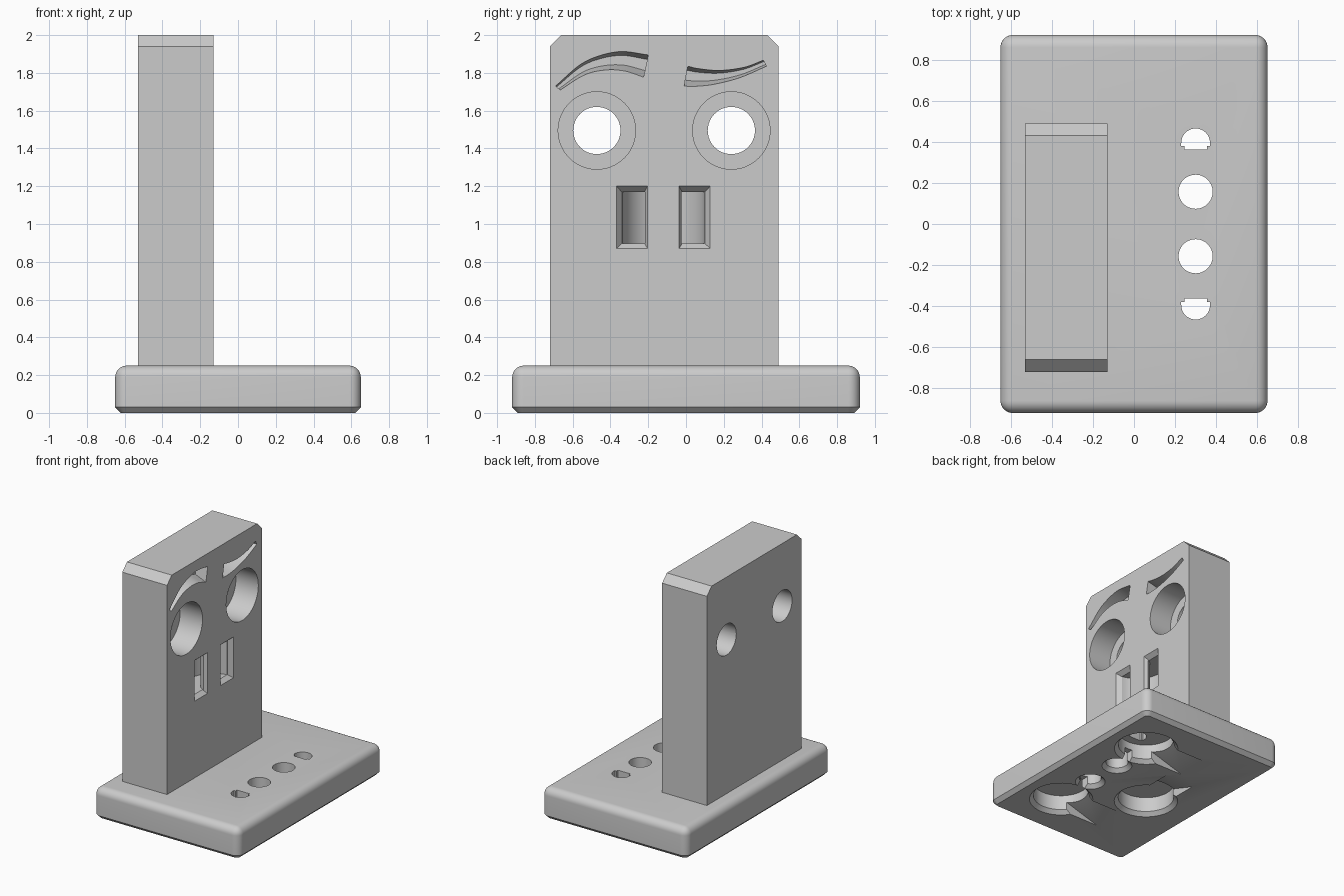
import bpy, bmesh, math
from mathutils import Vector

if "Cube" in bpy.data.objects:
    bpy.data.objects.remove(bpy.data.objects["Cube"], do_unlink=True)

grey = bpy.data.materials.new("plain_grey")
grey.use_nodes = True
grey.diffuse_color = (0.6, 0.6, 0.6, 1)
grey.node_tree.nodes["Principled BSDF"].inputs["Base Color"].default_value = (0.6, 0.6, 0.6, 1)


def make_object(name, bm):
    bmesh.ops.recalc_face_normals(bm, faces=bm.faces)
    mesh = bpy.data.meshes.new(name)
    bm.to_mesh(mesh)
    bm.free()
    mesh.materials.append(grey)
    obj = bpy.data.objects.new(name, mesh)
    bpy.context.collection.objects.link(obj)
    return obj


def loft(name, rings):
    """Closed solid through a series of matching point rings."""
    bm = bmesh.new()
    loops = [[bm.verts.new(p) for p in ring] for ring in rings]
    n = len(loops[0])
    for a, b in zip(loops, loops[1:]):
        for i in range(n):
            j = (i + 1) % n
            bm.faces.new((a[i], a[j], b[j], b[i]))
    bm.faces.new(loops[0])
    bm.faces.new(loops[-1])
    return make_object(name, bm)


def circle(r, n=48):
    return [(r * math.cos(2 * math.pi * i / n), r * math.sin(2 * math.pi * i / n)) for i in range(n)]


def upright_bore(y, z, r, x0, x1):
    return loft("bore_cutter", [[(x, y + a, z + b) for a, b in circle(r)] for x in (x0, x1)])


def base_bore(x, y, steps):
    return loft("bore_cutter", [[(x + a, y + b, z) for a, b in circle(r)] for z, r in steps])


def prism_z(points, z0, z1):
    return loft("prism_cutter", [[(x, y, z) for x, y in points] for z in (z0, z1)])


def flared(floor, rim, depth):
    """Pocket in the face plane, widening from its floor to its rim."""
    beyond = [Vector(r) + 0.2 * (Vector(r) - Vector(f)) for f, r in zip(floor, rim)]
    return loft("pocket_cutter", [[(FACE - depth, y, z) for y, z in floor],
                                  [(FACE + 0.2 * depth, y, z) for y, z in beyond]])


def cut(obj, cutter):
    mod = obj.modifiers.new("cut", 'BOOLEAN')
    mod.operation = 'DIFFERENCE'
    mod.solver = 'EXACT'
    mod.object = cutter
    cutter.hide_render = True
    bpy.context.view_layer.objects.active = obj
    bpy.ops.object.modifier_apply(modifier=mod.name)
    bpy.data.objects.remove(cutter, do_unlink=True)


FACE = -0.13

# Base slab: rounded corners and top, chamfered underside
bm = bmesh.new()
bmesh.ops.create_cube(bm, size=1)
for v in bm.verts:
    v.co = (v.co.x * 1.3, v.co.y * 1.84, (v.co.z + 0.5) * 0.25)
edges = [e for e in bm.edges if max(v.co.z for v in e.verts) > 0.1]
bmesh.ops.bevel(bm, geom=edges, offset=0.06, segments=8, profile=0.5, affect='EDGES')
edges = [e for e in bm.edges if all(v.co.z < 0.001 for v in e.verts)]
bmesh.ops.bevel(bm, geom=edges, offset=0.03, segments=1, affect='EDGES')
base = make_object("base", bm)

# Underside sockets with ramped slots: centre, slot direction, slot length
sockets = [((0.3, 0.5), (-1, 0), 0.46),
           ((0.3, -0.5), (-1, 0), 0.46),
           ((-0.21, -0.11), (0, 1), 0.39)]
for (cx, cy), (dx, dy), length in sockets:
    cut(base, base_bore(cx, cy, [(-0.03, 0.27), (0.03, 0.21), (0.15, 0.21)]))
    profile = [(0, -0.05), (length, -0.05), (length, 0), (0, 0.14)]
    cut(base, loft("ramp_cutter", [[(cx + dx * u - dy * w, cy + dy * u + dx * w, z)
                                    for u, z in profile] for w in (-0.13, 0.13)]))

# Through holes in the base, joined to the sockets by narrow grooves
for s in (-1, 1):
    cut(base, base_bore(0.3, 0.157 * s, [(-0.03, 0.143), (0.03, 0.083), (0.3, 0.083)]))
    cut(base, prism_z([(0.265, 0.16 * s), (0.335, 0.16 * s), (0.335, 0.4 * s), (0.265, 0.4 * s)],
                      -0.05, 0.09))
    dome = [(0.3 + 0.07 * math.cos(math.pi * i / 20), s * (0.395 + 0.07 * math.sin(math.pi * i / 20)))
            for i in range(21)]
    dome += [(0.23, 0.38 * s), (0.245, 0.38 * s), (0.245, 0.362 * s),
             (0.355, 0.362 * s), (0.355, 0.38 * s), (0.37, 0.38 * s)]
    cut(base, prism_z(dome, 0.1, 0.3))

# Upright block with clipped top corners
outline = [(-0.72, 0.235), (0.49, 0.235), (0.49, 1.94), (0.43, 2), (-0.66, 2), (-0.72, 1.94)]
upright = loft("upright", [[(x, y, z) for y, z in outline] for x in (-0.53, FACE)])

# Eyes: counterbored through holes
for y in (-0.472, 0.24):
    cut(upright, upright_bore(y, 1.495, 0.205, FACE - 0.2, 0))
    cut(upright, upright_bore(y, 1.495, 0.125, -0.6, -0.25))

# Nostrils: the two ends of one curved tunnel, with flared mouths
MID = -0.12


def half_ring(r, n=24):
    angles = [math.pi * (0.5 + i / n) for i in range(n + 1)]
    return ([(-0.1, MID + r)] + [(FACE + r * math.cos(a), MID + r * math.sin(a)) for a in angles]
            + [(-0.1, MID - r)])


cut(upright, prism_z(half_ring(0.22) + half_ring(0.1)[::-1], 0.897, 1.17))
for s in (-1, 1):
    mouths = []
    for near, far, low, high in ((0.1, 0.22, 0.897, 1.17), (0.083, 0.248, 0.87, 1.2)):
        a, b = MID + s * near, MID + s * far
        mouths.append([(a, low), (b, low), (b, high), (a, high)])
    cut(upright, flared(mouths[0], mouths[1], 0.035))

# Eyebrows: curved pockets given by their upper and lower edges


def smooth_edge(points, steps=5):
    """Catmull-Rom curve through a few points."""
    pts = [Vector(p) for p in points]
    pts = [2 * pts[0] - pts[1]] + pts + [2 * pts[-1] - pts[-2]]
    out = []
    for a, b, c, d in zip(pts, pts[1:], pts[2:], pts[3:]):
        for i in range(steps):
            t = i / steps
            out.append(0.5 * (2 * b + (c - a) * t + (2 * a - 5 * b + 4 * c - d) * t * t
                              + (3 * b - a - 3 * c + d) * t ** 3))
    return out + [pts[-2]]


brows = [([(-0.69, 1.73), (-0.565, 1.84), (-0.46, 1.89), (-0.34, 1.913), (-0.2, 1.895)],
          [(-0.665, 1.71), (-0.54, 1.788), (-0.43, 1.815), (-0.325, 1.81), (-0.225, 1.777)]),
         ([(0.01, 1.835), (0.07, 1.822), (0.18, 1.813), (0.31, 1.83), (0.41, 1.867)],
          [(-0.01, 1.73), (0.05, 1.729), (0.15, 1.74), (0.285, 1.775), (0.425, 1.835)])]
for upper, lower in brows:
    top, bottom = smooth_edge(upper), smooth_edge(lower)
    floor_top = [t.lerp(b, 0.2) for t, b in zip(top, bottom)]
    floor_bottom = [b.lerp(t, 0.3) for t, b in zip(top, bottom)]
    cut(upright, flared(floor_top + floor_bottom[::-1], top + bottom[::-1], 0.1))

# Smooth shading on curved walls, crisp edges elsewhere
for obj in (base, upright):
    bpy.ops.object.select_all(action='DESELECT')
    obj.select_set(True)
    bpy.context.view_layer.objects.active = obj
    bpy.ops.object.shade_smooth_by_angle(angle=math.radians(30))
